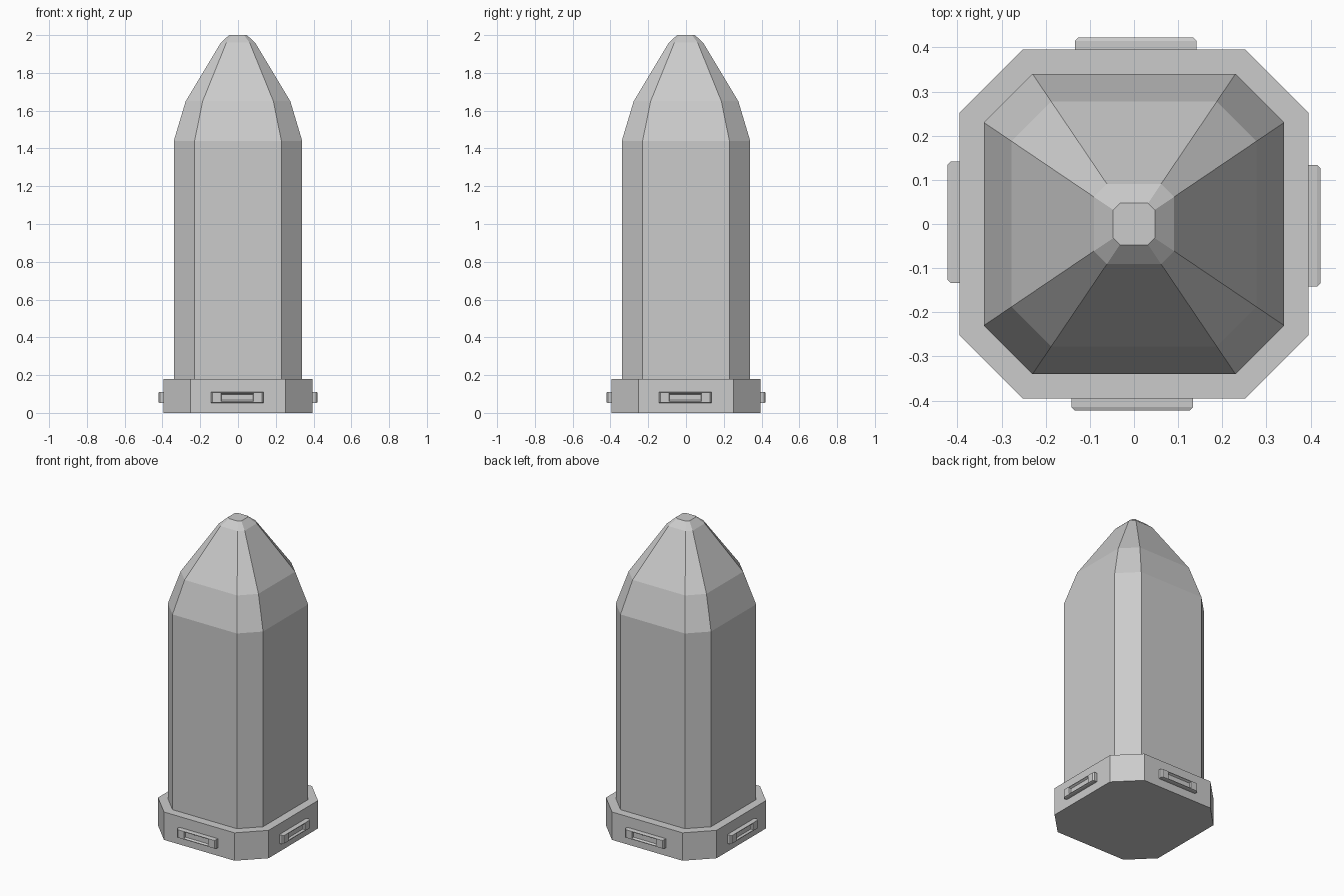
import bpy, bmesh
from mathutils import Matrix

if "Cube" in bpy.data.objects:
    bpy.data.objects.remove(bpy.data.objects["Cube"])


def loft(name, rings, matrix=Matrix()):
    """Skin a stack of equal-sized point rings and cap both ends."""
    bm = bmesh.new()
    loops = [[bm.verts.new(p) for p in ring] for ring in rings]
    n = len(loops[0])
    for a, b in zip(loops, loops[1:]):
        for i in range(n):
            j = (i + 1) % n
            bm.faces.new((a[i], a[j], b[j], b[i]))
    bm.faces.new(loops[0][::-1])
    bm.faces.new(loops[-1])
    bm.transform(matrix)
    bmesh.ops.recalc_face_normals(bm, faces=bm.faces)
    mesh = bpy.data.meshes.new(name)
    bm.to_mesh(mesh)
    bm.free()
    obj = bpy.data.objects.new(name, mesh)
    bpy.context.collection.objects.link(obj)
    return obj


def octagon(half, flat, z):
    """Square with cut corners."""
    quarter = [(half, -flat), (half, flat)]
    pts = []
    for _ in range(4):
        pts += [(x, y, z) for x, y in quarter]
        quarter = [(-y, x) for x, y in quarter]
    return pts


def rectangle(hx, hz, depth):
    """Upright rectangle at a given distance towards the front."""
    cx, cz = -0.004, 0.082
    return [(cx + sx * hx, -depth, cz + sz * hz)
            for sx, sz in ((-1, -1), (1, -1), (1, 1), (-1, 1))]


# base plinth
loft("base", [octagon(0.395, 0.252, 0), octagon(0.395, 0.252, 0.18)])

# shaft and tapering nose
profile = [(0.34, 0.17), (0.34, 1.44), (0.277, 1.65), (0.091, 1.96)]
loft("shaft", [octagon(h, h * 0.676, z) for h, z in profile]
     + [octagon(0.047, 0.032, 2.0)])

# chamfered slot frames on the four sides of the base
frame = [(0.138, 0.029, 0.385), (0.138, 0.029, 0.414), (0.130, 0.026, 0.422),
         (0.086, 0.022, 0.422), (0.083, 0.015, 0.410)]
for i, side in enumerate(("front", "right", "back", "left")):
    loft(side + "_slot_frame", [rectangle(*r) for r in frame],
         Matrix.Rotation(i * 1.5707963, 4, 'Z'))
